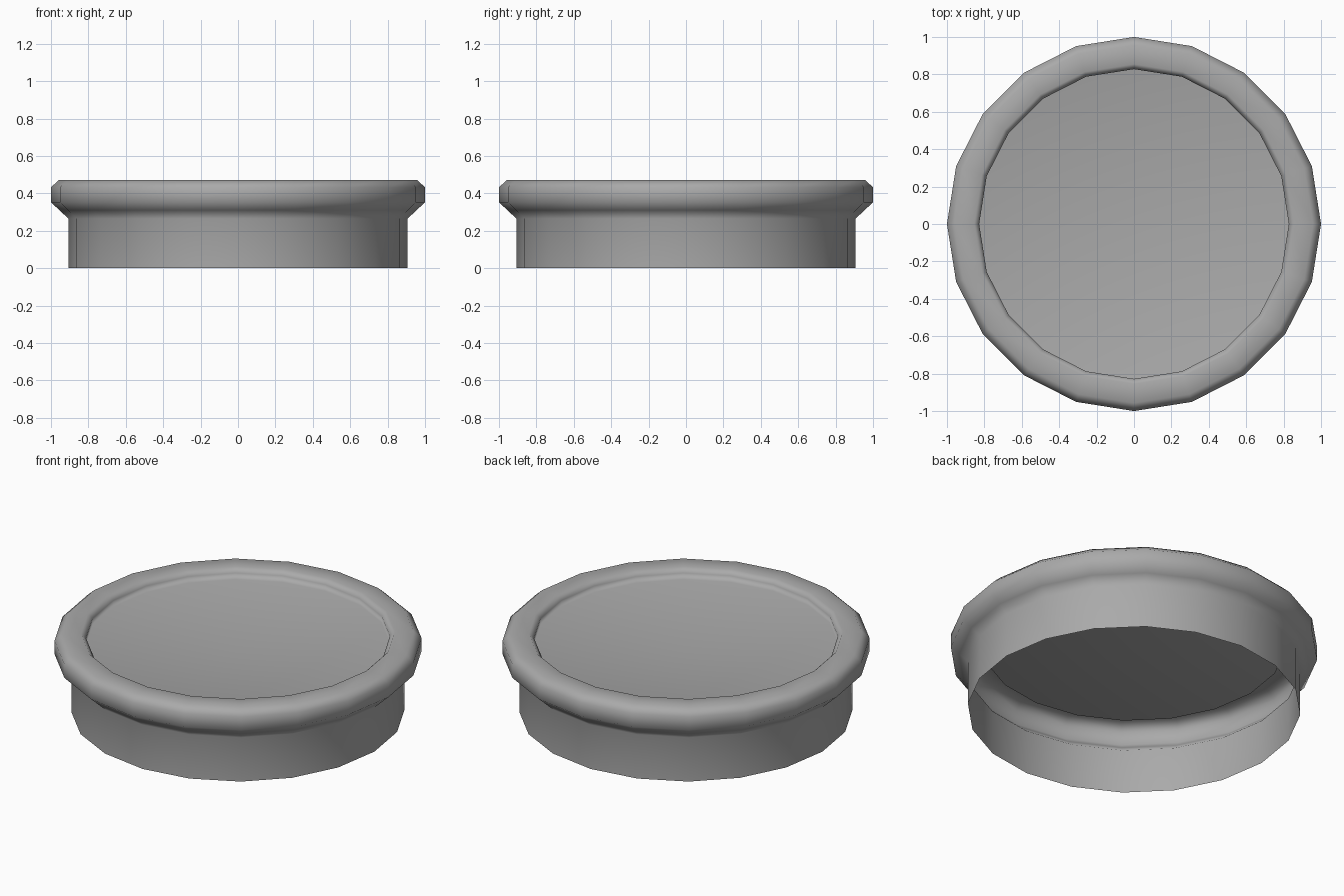
import bpy, bmesh, math

SIDES = 20
DISH_DEPTH = 0.05

default = bpy.data.objects.get("Cube")
if default:
    bpy.data.objects.remove(default, do_unlink=True)

# Single plain material
grey = bpy.data.materials.new("plain grey")
grey.use_nodes = True
colour = (0.4, 0.4, 0.4, 1.0)
grey.diffuse_color = colour
grey.node_tree.nodes["Principled BSDF"].inputs["Base Color"].default_value = colour


def add_ring(bm, radius, z):
    """One horizontal loop of vertices."""
    angles = [2 * math.pi * i / SIDES for i in range(SIDES)]
    return [bm.verts.new((radius * math.cos(a), radius * math.sin(a), z)) for a in angles]


# Open-bottomed wall, flare, rounded rim and the short step down inside it
profile = [(0.907, 0.0), (0.907, 0.265), (0.955, 0.31), (1.0, 0.352), (1.0, 0.432),
           (0.957, 0.472), (0.855, 0.472), (0.828, 0.445), (0.828, 0.407)]
bm = bmesh.new()
rings = [add_ring(bm, r, z) for r, z in profile]
for low, high in zip(rings, rings[1:]):
    for i in range(SIDES):
        j = (i + 1) % SIDES
        bm.faces.new((low[i], low[j], high[j], high[i]))

# Slightly dished panel closing the top
panel_edge = rings[-1]
centre = bm.verts.new((0, 0, profile[-1][1] - DISH_DEPTH))
for i in range(SIDES):
    bm.faces.new((panel_edge[i], panel_edge[(i + 1) % SIDES], centre))

for face in bm.faces:
    face.smooth = True
mesh = bpy.data.meshes.new("round_cap")
bm.to_mesh(mesh)
bm.free()
mesh.materials.append(grey)
cap = bpy.data.objects.new("round_cap", mesh)
bpy.context.collection.objects.link(cap)

# Large faces keep their own shading
cap.modifiers.new("even_shading", "WEIGHTED_NORMAL").mode = "FACE_AREA"
